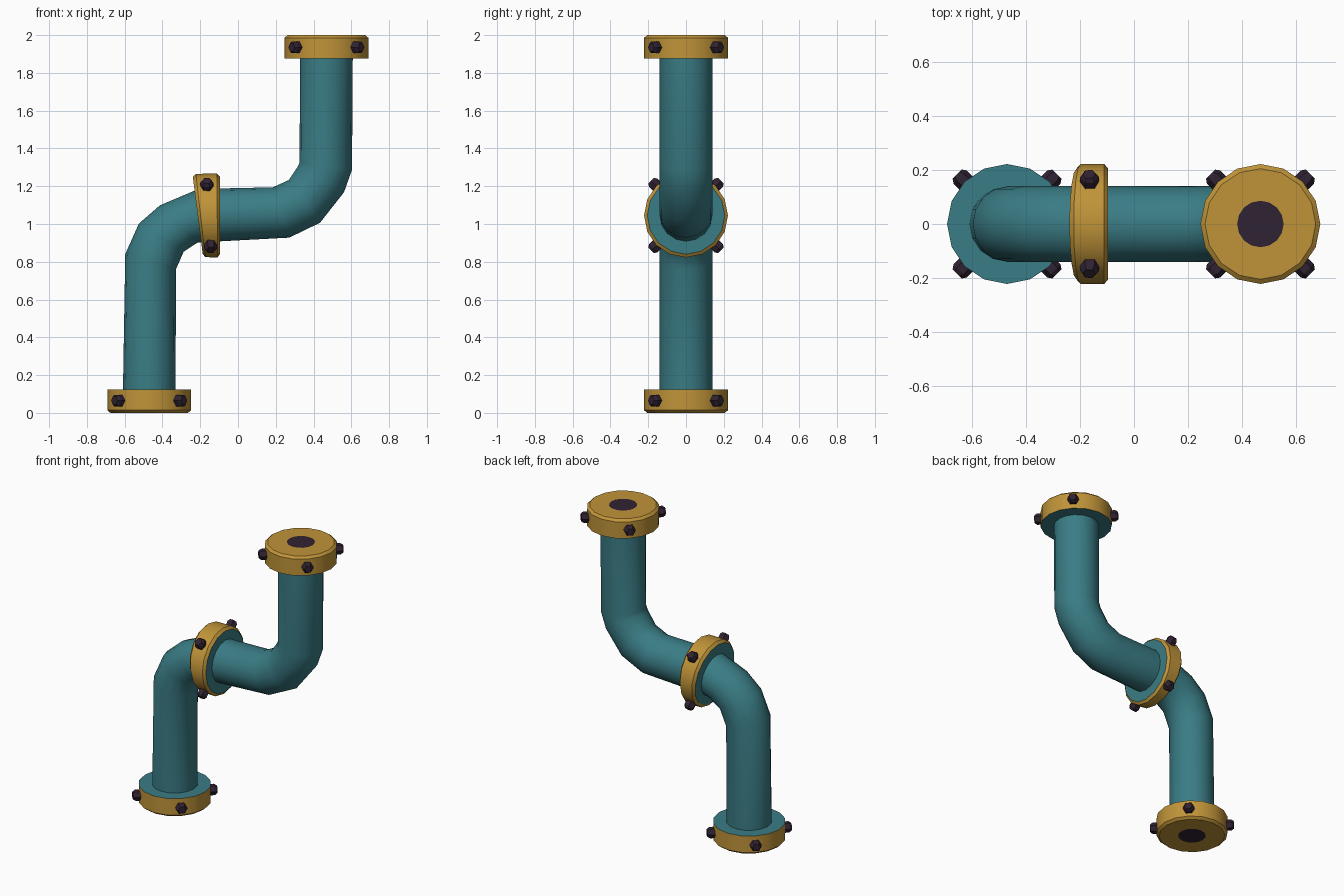
import bpy, bmesh, math
from mathutils import Vector

if "Cube" in bpy.data.objects:
    bpy.data.objects.remove(bpy.data.objects["Cube"])

SIDES = 16


def material(name, rgb):
    m = bpy.data.materials.new(name)
    m.diffuse_color = (*rgb, 1)
    m.use_nodes = True
    m.node_tree.nodes["Principled BSDF"].inputs["Base Color"].default_value = m.diffuse_color
    return m


TEAL = material("teal paint", (0.042, 0.202, 0.235))
GOLD = material("gold rim", (0.527, 0.296, 0.041))
DARK = material("dark metal", (0.030, 0.016, 0.032))
MATS = [TEAL, GOLD, DARK]


def frame(angle):
    """Tangent and the two cross-section axes for a direction in the xz plane."""
    a = math.radians(angle)
    return (Vector((math.cos(a), 0, math.sin(a))),
            Vector((-math.sin(a), 0, math.cos(a))), Vector((0, 1, 0)))


def finish(name, bm, limit):
    """Smooth shading with sharp edges above the limit, then make the object."""
    bmesh.ops.recalc_face_normals(bm, faces=bm.faces)
    for f in bm.faces:
        f.smooth = True
    for e in bm.edges:
        e.smooth = e.calc_face_angle(0) < math.radians(limit)
    me = bpy.data.meshes.new(name)
    bm.to_mesh(me)
    bm.free()
    for m in MATS:
        me.materials.append(m)
    ob = bpy.data.objects.new(name, me)
    bpy.context.collection.objects.link(ob)
    return ob


def sweep(name, stations, bands, caps, limit):
    """Loft rings (x, z, angle, radius); bands and caps are material slots."""
    bm = bmesh.new()
    rings = []
    for x, z, angle, r in stations:
        _, u, v = frame(angle)
        c = Vector((x, 0, z))
        rings.append([bm.verts.new(c + r * (math.cos(t) * u + math.sin(t) * v))
                      for t in (2 * math.pi * i / SIDES for i in range(SIDES))])
    for a, b, mat in zip(rings, rings[1:], bands):
        for i in range(SIDES):
            j = (i + 1) % SIDES
            bm.faces.new((a[i], a[j], b[j], b[i])).material_index = mat
    bm.faces.new(rings[0]).material_index = caps[0]
    bm.faces.new(rings[-1]).material_index = caps[1]
    return finish(name, bm, limit)


def bolts(name, x, z, angle):
    """Four hexagonal bolt heads around a flange, pointing outwards."""
    _, u, v = frame(angle)
    for k in range(4):
        t = math.radians(45 + 90 * k)
        d = math.cos(t) * u + math.sin(t) * v
        bm = bmesh.new()
        rings = []
        q = d.to_track_quat('Z', 'Y')
        for h, r in ((0.18, 0.035), (0.245, 0.035), (0.261, 0.024)):
            rings.append([bm.verts.new(Vector((x, 0, z)) + q @ Vector(
                (r * math.cos(i * math.pi / 3), r * math.sin(i * math.pi / 3), h)))
                for i in range(6)])
        for a, b in zip(rings, rings[1:]):
            for i in range(6):
                bm.faces.new((a[i], a[(i + 1) % 6], b[(i + 1) % 6], b[i]))
        bm.faces.new(rings[0])
        bm.faces.new(rings[-1])
        for f in bm.faces:
            f.material_index = 2
        finish(f"{name}_bolt_{k + 1}", bm, 20)


# S-shaped pipe
R = 0.14
path = [(-0.47, 0.06, 90), (-0.463, 0.80, 73), (-0.406, 0.928, 58),
        (-0.314, 1.00, 45), (-0.20, 1.043, 7), (-0.10, 1.048, 0),
        (0.228, 1.061, 18), (0.352, 1.12, 36), (0.44, 1.238, 60),
        (0.465, 1.307, 82), (0.468, 1.94, 90)]
sweep("pipe", [(x, z, a, R) for x, z, a in path],
      [0] * (len(path) - 1), (0, 0), 60)

# End flanges: dark bore, gold bevelled rim, teal inner face
for name, x, z0, s in (("bottom_flange", -0.47, 0, 1), ("top_flange", 0.468, 2, -1)):
    profile = [(0, 0.086), (0, 0.205), (0.014, 0.222), (0.125, 0.222)]
    sweep(name, [(x, z0 + s * h, 90, r) for h, r in profile],
          [1, 1, 1], (2, 0), 30)
    bolts(name, x, z0 + s * 0.065, 90)

# Middle flange, slightly wedge-shaped
sweep("middle_flange", [(-0.213, 1.045, 7.3, 0.205), (-0.198, 1.045, 6.5, 0.222),
                        (-0.110, 1.045, 0.5, 0.222), (-0.096, 1.045, 0, 0.205)],
      [1, 1, 1], (0, 0), 30)
bolts("middle_flange", -0.155, 1.045, 3.5)
